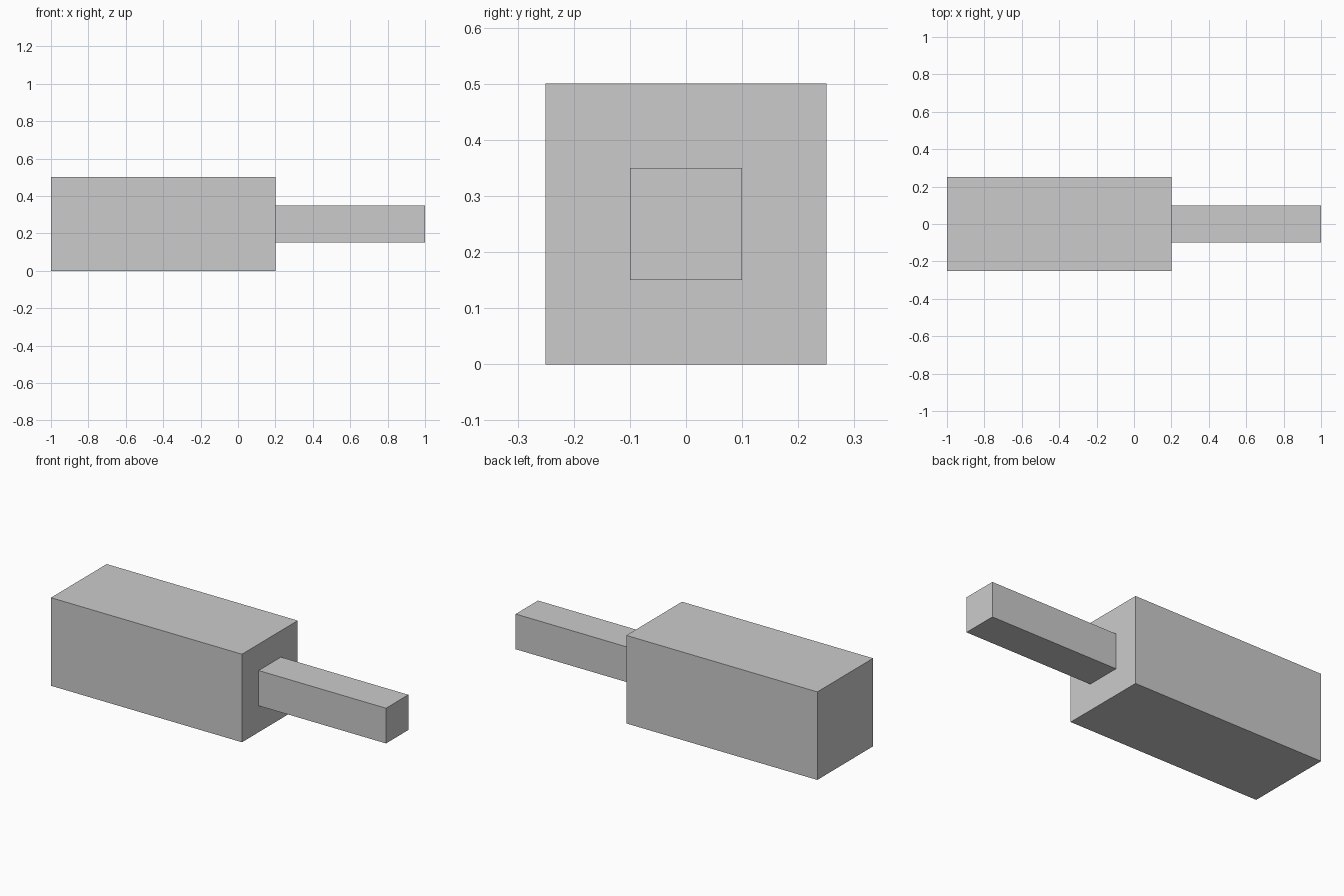
import bpy

if "Cube" in bpy.data.objects:
    bpy.data.objects.remove(bpy.data.objects["Cube"])


def box(name, x0, x1, width, z0, z1):
    """Box centred on y = 0, spanning x0..x1 and z0..z1."""
    bpy.ops.mesh.primitive_cube_add(size=1, location=((x0 + x1) / 2, 0, (z0 + z1) / 2))
    obj = bpy.context.object
    obj.name = name
    obj.scale = (x1 - x0, width, z1 - z0)
    bpy.ops.object.transform_apply(location=False, rotation=False, scale=True)
    return obj


# Thick square block
box("main_block", -1.0, 0.2, 0.5, 0.0, 0.5)

# Thin square bar projecting from the block's right end
box("handle_bar", 0.2, 1.0, 0.2, 0.15, 0.35)
